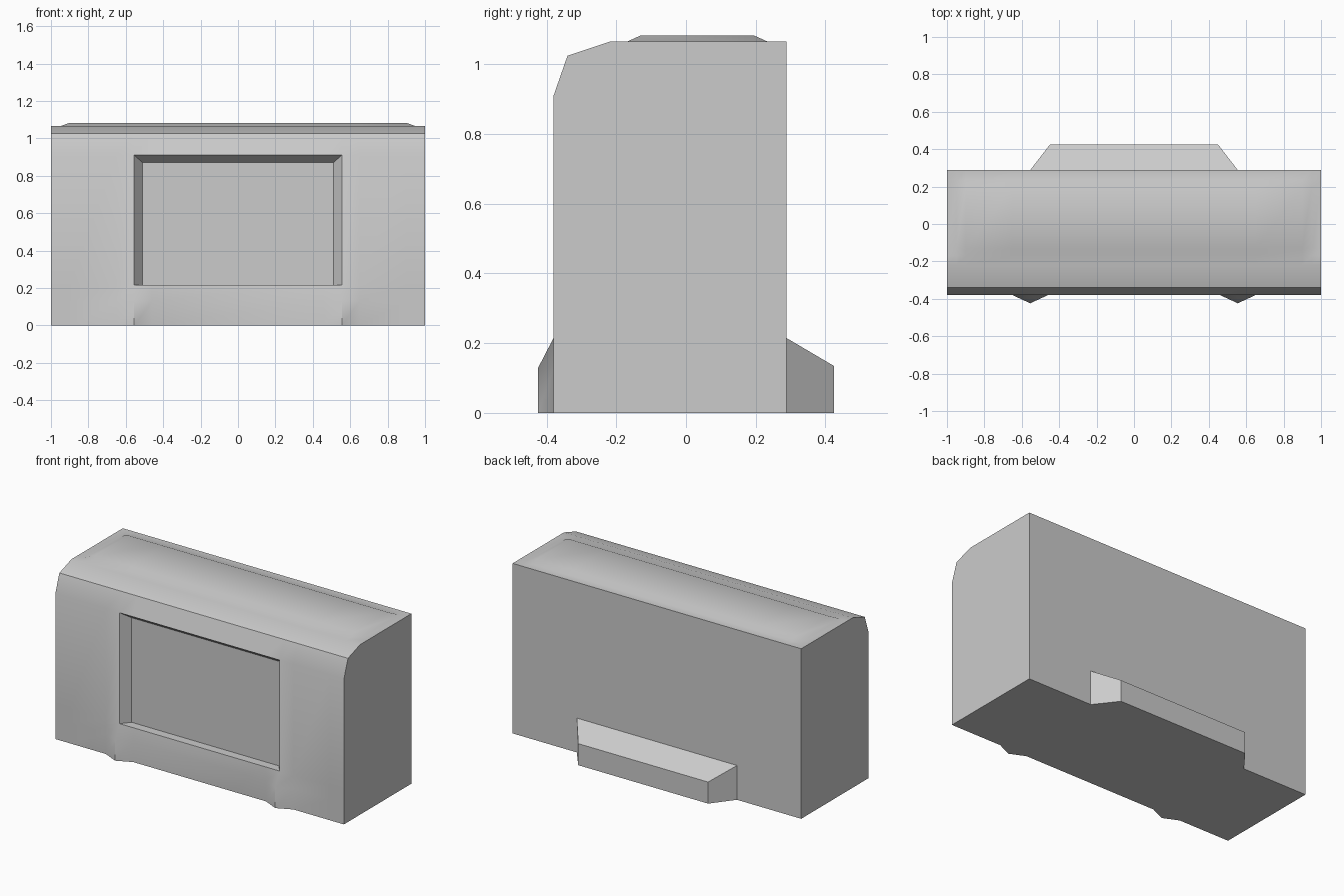
import bpy, bmesh

cube = bpy.data.objects.get("Cube")
if cube:
    bpy.data.objects.remove(cube)

grey = bpy.data.materials.new("plain_grey")
grey.use_nodes = True
colour = (0.6, 0.6, 0.6, 1)
grey.diffuse_color = colour
grey.node_tree.nodes["Principled BSDF"].inputs["Base Color"].default_value = colour


def finish(bm, name):
    bmesh.ops.recalc_face_normals(bm, faces=bm.faces)
    mesh = bpy.data.meshes.new(name)
    bm.to_mesh(mesh)
    bm.free()
    mesh.materials.append(grey)
    obj = bpy.data.objects.new(name, mesh)
    bpy.context.collection.objects.link(obj)
    bpy.ops.object.select_all(action='DESELECT')
    obj.select_set(True)
    bpy.context.view_layer.objects.active = obj
    bpy.ops.object.shade_smooth_by_angle(angle=0.55)


# Body: a closed side profile swept over columns, with ribs and a raised roof
HALF = [0.46, 0.555, 0.65, 0.90, 0.95, 1.0]
XS = [-x for x in reversed(HALF)] + HALF
FRONT, BACK, ROOF = -0.38, 0.288, 1.065
RIB_H, SILL, HEAD = 0.13, 0.215, 0.91
PROFILE = [(FRONT, 0), (FRONT, RIB_H), (FRONT, SILL), (FRONT, HEAD), (-0.34, 1.025),
           (-0.22, ROOF), (-0.17, ROOF), (-0.13, ROOF), (0.195, ROOF), (0.235, ROOF),
           (BACK, ROOF), (BACK, 0)]
RIB_ROWS, RAISED_ROWS = (0, 1), (7, 8)

bm = bmesh.new()
rows = []
for r, (y, z) in enumerate(PROFILE):
    row = []
    for x in XS:
        rib = r in RIB_ROWS and abs(x) == HALF[1]
        raised = r in RAISED_ROWS and abs(x) <= 0.9
        row.append(bm.verts.new((x, -0.424 if rib else y, z + 0.018 * raised)))
    rows.append(row)

left, right = XS.index(-HALF[1]), XS.index(HALF[1])
for r, row in enumerate(rows):
    nxt = rows[(r + 1) % len(rows)]
    for c in range(len(XS) - 1):
        if r == 2 and left <= c < right:
            continue  # opening for the recess
        bm.faces.new((row[c], row[c + 1], nxt[c + 1], nxt[c]))
for c in (0, -1):
    bm.faces.new([row[c] for row in rows])

# Recessed front panel with slanted jambs and a level sill
sill = rows[2][left:right + 1]
head = rows[3][left:right + 1]
bl, br, tr, tl = [bm.verts.new((x, FRONT + 0.055, z)) for x, z in
                  ((-0.51, SILL), (0.51, SILL), (0.51, 0.87), (-0.51, 0.87))]
bm.faces.new((bl, br, tr, tl))
bm.faces.new(sill + [br, bl])
bm.faces.new(head + [tr, tl])
bm.faces.new((sill[0], head[0], tl, bl))
bm.faces.new((sill[-1], head[-1], tr, br))
finish(bm, "body")

# Rear step: a tapered block with a sloping top
bm = bmesh.new()
rings = []
for w, y, h in ((0.555, BACK, SILL), (0.45, 0.424, 0.135)):
    rings.append([bm.verts.new((x, y, z)) for x, z in ((-w, 0), (w, 0), (w, h), (-w, h))])
inner, outer = rings
bm.faces.new(outer)
for i in range(4):
    j = (i + 1) % 4
    bm.faces.new((inner[i], inner[j], outer[j], outer[i]))
bm.faces.new(inner)
finish(bm, "rear_step")
